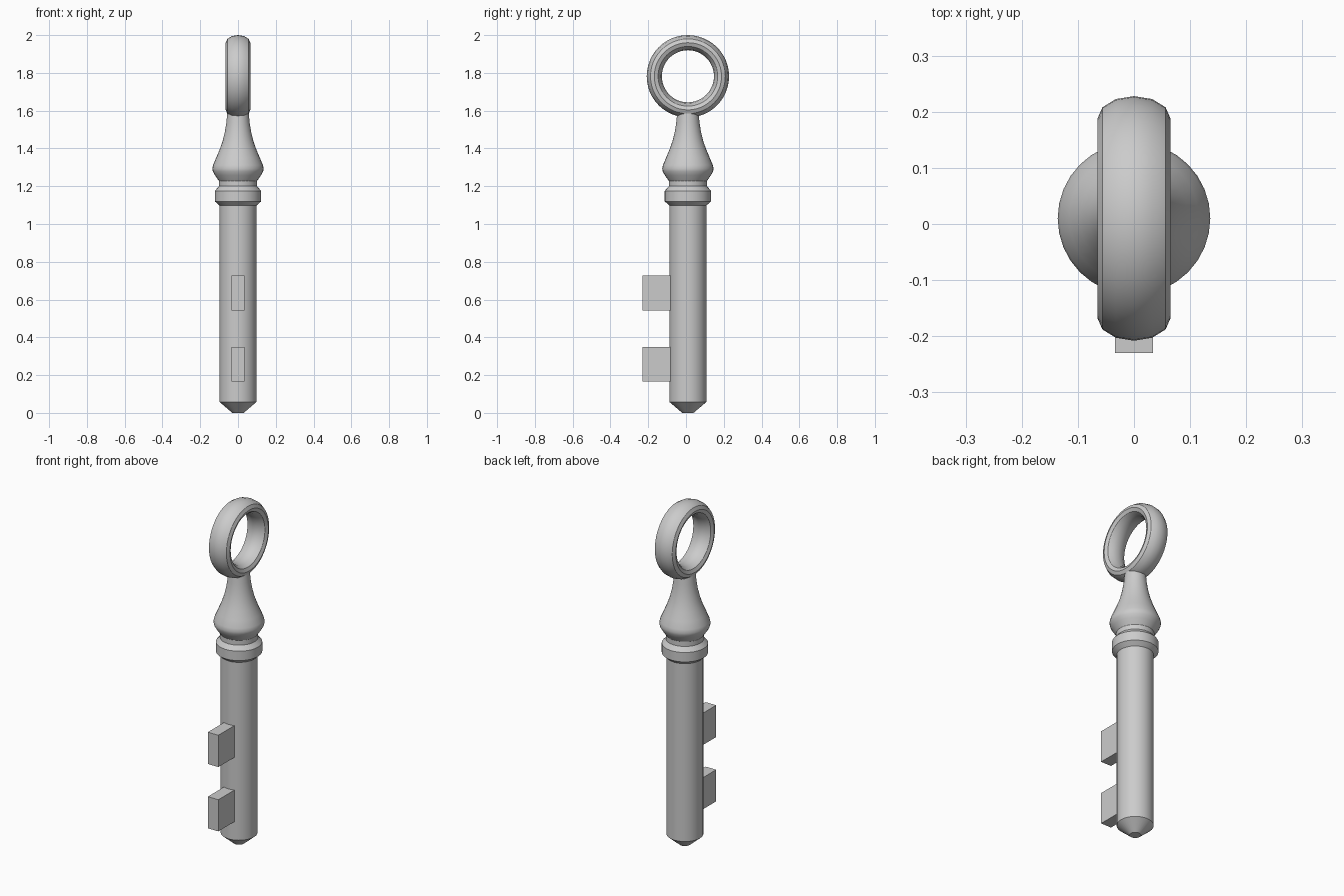
import bpy, bmesh
from math import cos, sin, pi, radians

if "Cube" in bpy.data.objects:
    bpy.data.objects.remove(bpy.data.objects["Cube"])

AXIS_Y = 0.01   # shaft axis sits slightly behind the origin


def finish(name, bm, smooth=True):
    bmesh.ops.recalc_face_normals(bm, faces=bm.faces)
    mesh = bpy.data.meshes.new(name)
    bm.to_mesh(mesh)
    bm.free()
    ob = bpy.data.objects.new(name, mesh)
    bpy.context.collection.objects.link(ob)
    if smooth:
        bpy.ops.object.select_all(action='DESELECT')
        ob.select_set(True)
        bpy.context.view_layer.objects.active = ob
        bpy.ops.object.shade_smooth_by_angle(angle=radians(32))
    return ob


def lathe(name, profile, segments=32):
    bm = bmesh.new()
    rings = [[bm.verts.new((r * cos(2 * pi * i / segments),
                            AXIS_Y + r * sin(2 * pi * i / segments), z))
              for i in range(segments)] for r, z in profile]
    for a, b in zip(rings, rings[1:]):
        for i in range(segments):
            j = (i + 1) % segments
            bm.faces.new((a[i], a[j], b[j], b[i]))
    bm.faces.new(rings[0])
    bm.faces.new(rings[-1])
    return finish(name, bm)


def oval_ring(name, z, major, radial, half_width, segments=48, sides=12):
    bm = bmesh.new()
    loops = []
    for i in range(segments):
        a = 2 * pi * i / segments
        loop = []
        for k in range(sides):
            t = 2 * pi * k / sides
            r = major + radial * cos(t)
            loop.append(bm.verts.new((half_width * sin(t), AXIS_Y + r * cos(a), z + r * sin(a))))
        loops.append(loop)
    for i in range(segments):
        a, b = loops[i], loops[(i + 1) % segments]
        for k in range(sides):
            m = (k + 1) % sides
            bm.faces.new((a[k], a[m], b[m], b[k]))
    return finish(name, bm)


def box(name, lo, hi):
    bm = bmesh.new()
    bmesh.ops.create_cube(bm, size=1)
    for v in bm.verts:
        v.co = [(l + h) / 2 + c * (h - l) for l, h, c in zip(lo, hi, v.co)]
    return finish(name, bm, smooth=False)


# Shaft with pointed tip, collar and flared neck
lathe("shaft", [
    (0.030, 0.0), (0.098, 0.058), (0.098, 1.098),
    (0.123, 1.12), (0.123, 1.175), (0.101, 1.20), (0.101, 1.228),
    (0.122, 1.258), (0.133, 1.278), (0.136, 1.293), (0.132, 1.312),
    (0.116, 1.35), (0.097, 1.395), (0.081, 1.44), (0.069, 1.49),
    (0.061, 1.54), (0.056, 1.60)])

# Ring handle
oval_ring("handle_ring", 1.782, 0.178, 0.040, 0.065)

# Two key teeth
for n, (z0, z1) in enumerate([(0.165, 0.35), (0.541, 0.727)], 1):
    box(f"tooth_{n}", (-0.034, -0.23, z0), (0.034, -0.05, z1))
